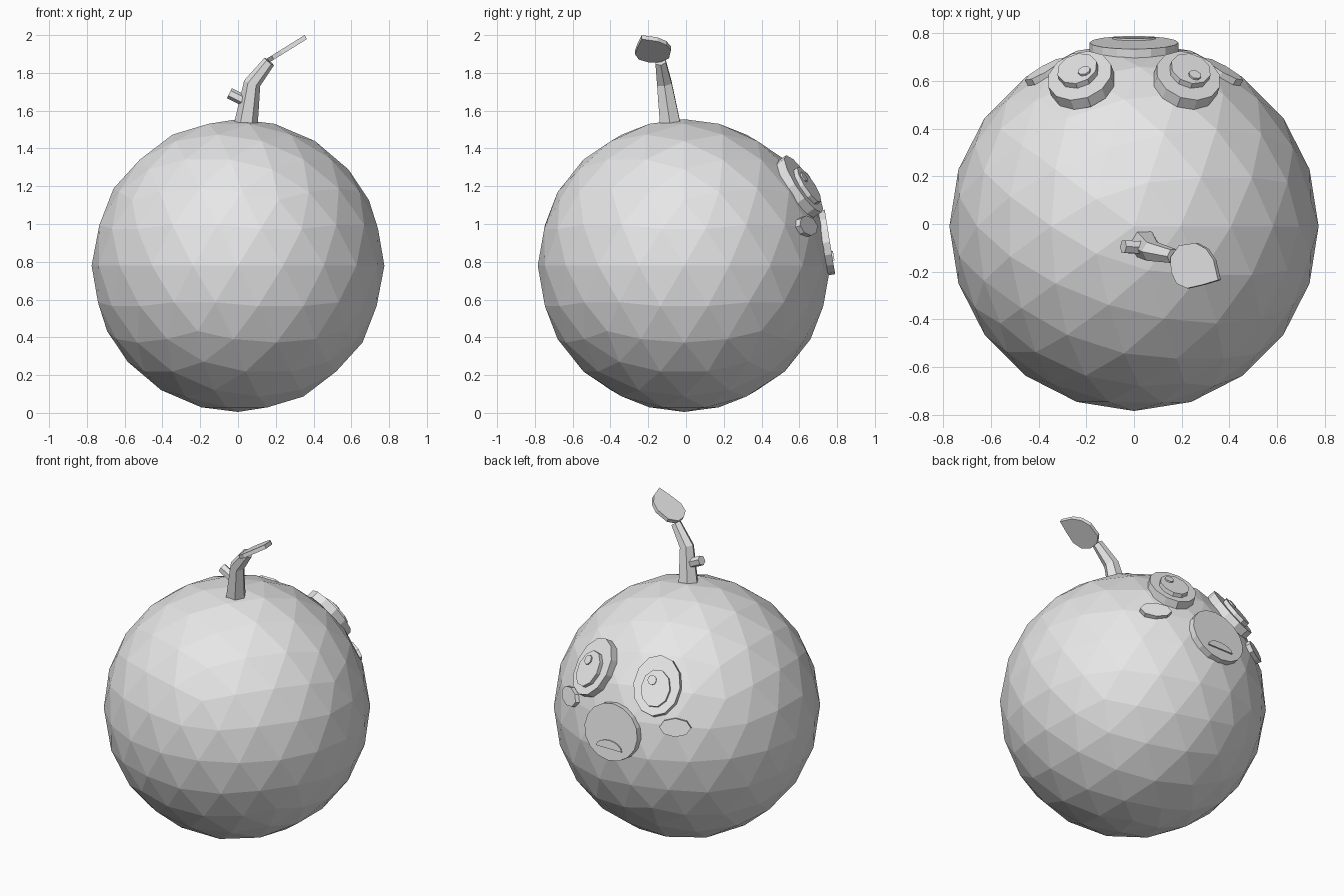
import bpy, bmesh, math
from mathutils import Matrix, Vector

cube = bpy.data.objects.get("Cube")
if cube:
    bpy.data.objects.remove(cube, do_unlink=True)

grey = bpy.data.materials.new("plain grey")
grey.use_nodes = True
grey.diffuse_color = (0.8, 0.8, 0.8, 1)
grey.node_tree.nodes["Principled BSDF"].inputs["Base Color"].default_value = (0.8, 0.8, 0.8, 1)

CENTRE = Vector((0, -0.01, 0.78))
UP = Vector((0, 0, 1))


def finish(bm, name):
    bmesh.ops.recalc_face_normals(bm, faces=bm.faces)
    mesh = bpy.data.meshes.new(name)
    bm.to_mesh(mesh)
    bm.free()
    mesh.materials.append(grey)
    obj = bpy.data.objects.new(name, mesh)
    bpy.context.collection.objects.link(obj)
    return obj


def prism(name, outline, offset):
    """Closed slab from an outline, thickened by an offset vector."""
    bm = bmesh.new()
    face = bm.faces.new([bm.verts.new(p) for p in outline])
    top = bmesh.ops.extrude_face_region(bm, geom=[face])["geom"]
    bmesh.ops.translate(bm, verts=[v for v in top if isinstance(v, bmesh.types.BMVert)], vec=offset)
    return finish(bm, name)


def ellipse(rx, ry, sides, arc=math.tau):
    count = sides if arc == math.tau else sides + 1
    return [(rx * math.cos(arc * i / sides), ry * math.sin(arc * i / sides)) for i in range(count)]


def plate(name, direction, shape, front, thick, du=0, dv=0):
    """Flat plate facing out from the body centre along a direction."""
    n = Vector(direction).normalized()
    u = UP.cross(n).normalized()
    v = n.cross(u)
    base = CENTRE + n * (front - thick)
    return prism(name, [base + u * (x + du) + v * (y + dv) for x, y in shape], n * thick)


def tube(name, path, radii, sides=6):
    """Faceted tapering tube along a few points."""
    bm = bmesh.new()
    rings = []
    pts = [Vector(p) for p in path]
    for i, p in enumerate(pts):
        axis = (pts[min(i + 1, len(pts) - 1)] - pts[max(i - 1, 0)]).normalized()
        rot = UP.rotation_difference(axis).to_matrix()
        rings.append([bm.verts.new(p + rot @ Vector((x, y, 0)))
                      for x, y in ellipse(radii[i], radii[i], sides)])
    for a, b in zip(rings, rings[1:]):
        for k in range(sides):
            j = (k + 1) % sides
            bm.faces.new((a[k], a[j], b[j], b[k]))
    bm.faces.new(rings[0][::-1])
    bm.faces.new(rings[-1])
    return finish(bm, name)


# Faceted round body
bm = bmesh.new()
bmesh.ops.create_icosphere(bm, subdivisions=3, radius=0.775, matrix=Matrix.Translation(CENTRE))
finish(bm, "body")

# Muzzle and mouth
muzzle_dir = (0, 0.77, 0.125)
plate("muzzle", muzzle_dir, ellipse(0.187, 0.173, 16), 0.782, 0.042)
plate("mouth", muzzle_dir, ellipse(0.09, 0.05, 8, math.pi), 0.79, 0.009, dv=-0.1)

# Eyes and cheeks on both sides
for side, s in (("left", 1), ("right", -1)):
    eye = (0.285 * s, 0.79, 0.54)
    plate(side + "_eye", eye, ellipse(0.14, 0.18, 12), 0.8, 0.05)
    plate(side + "_iris", eye, ellipse(0.087, 0.112, 10), 0.825, 0.03, dv=-0.02)
    plate(side + "_glint", eye, ellipse(0.027, 0.03, 8), 0.834, 0.015, du=-0.025, dv=0.025)
    plate(side + "_cheek", (0.375 * s, 0.655, 0.21), ellipse(0.093, 0.055, 8), 0.79, 0.035)

# Bent stem with a cut stub
tube("stem", [(0.038, -0.08, 1.5), (0.075, -0.115, 1.745), (0.165, -0.135, 1.86)], [0.065, 0.045, 0.032])
tube("stem_stub", [(0.05, -0.1, 1.645), (-0.045, -0.095, 1.692)], [0.03, 0.03])

# Leaf sloping up to its pointed tip
leaf = [(0.165, -0.14), (0.2, -0.09), (0.27, -0.08), (0.315, -0.105), (0.345, -0.15),
        (0.365, -0.235), (0.3, -0.255), (0.235, -0.27), (0.19, -0.25), (0.167, -0.2)]
prism("leaf", [(x, y, 1.855 + 0.62 * (x - 0.165)) for x, y in leaf], Vector((-0.012, 0, 0.021)))
